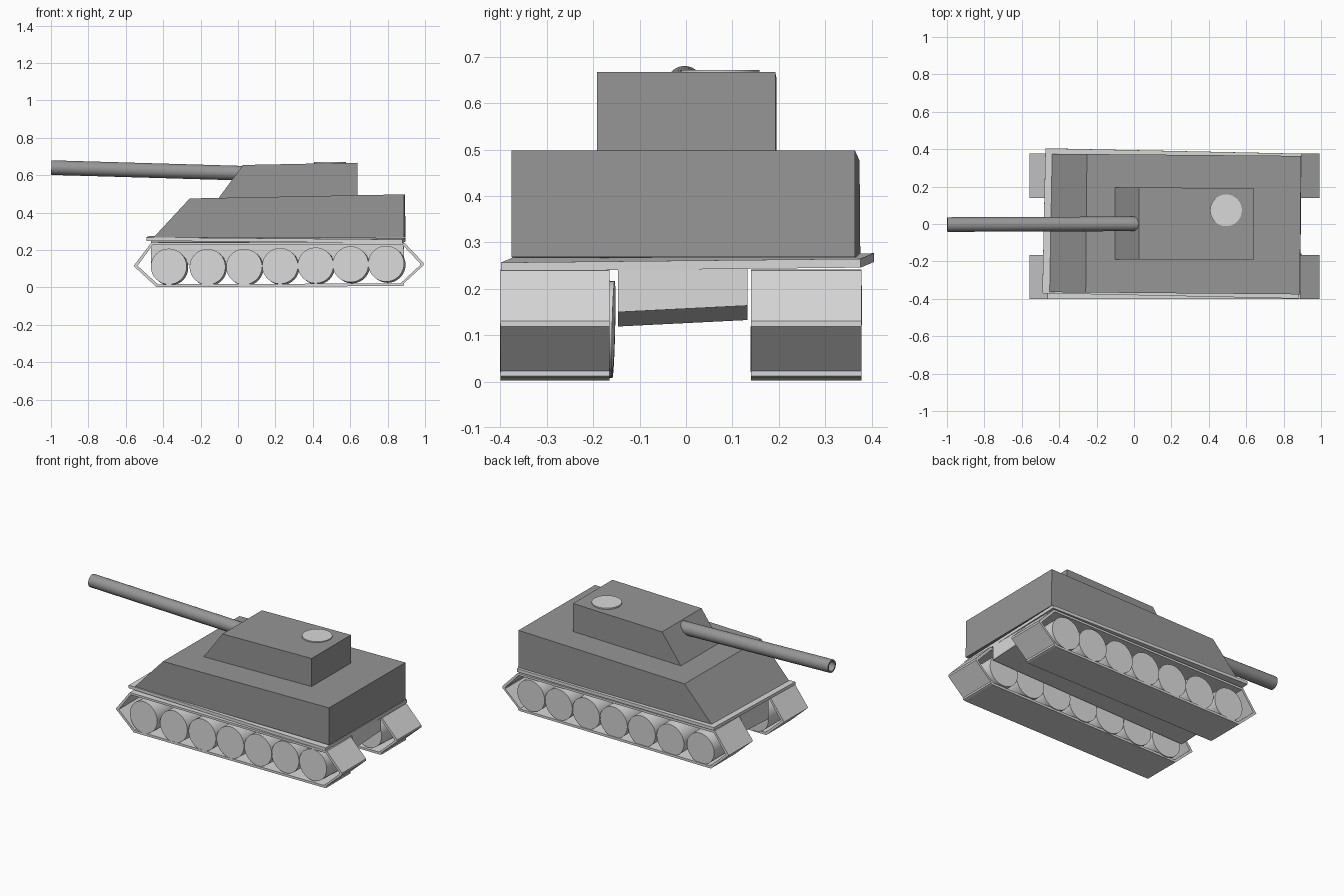
import bpy, bmesh, math
from mathutils import Vector, Matrix

if "Cube" in bpy.data.objects:
    bpy.data.objects.remove(bpy.data.objects["Cube"])


def material(name, value):
    m = bpy.data.materials.new(name)
    m.diffuse_color = (value, value, value, 1)
    m.use_nodes = True
    m.node_tree.nodes["Principled BSDF"].inputs["Base Color"].default_value = m.diffuse_color
    return m


DARK = material("dark grey", 0.305)
LIGHT = material("light grey", 0.69)


def finish(name, bm, mat):
    bmesh.ops.recalc_face_normals(bm, faces=bm.faces)
    mesh = bpy.data.meshes.new(name)
    bm.to_mesh(mesh)
    bm.free()
    obj = bpy.data.objects.new(name, mesh)
    bpy.context.collection.objects.link(obj)
    mesh.materials.append(mat)
    return obj


def smooth(obj):
    bpy.ops.object.select_all(action='DESELECT')
    obj.select_set(True)
    bpy.context.view_layer.objects.active = obj
    bpy.ops.object.shade_smooth_by_angle(angle=math.radians(35))


def extrude_profile(name, points, y0, y1, mat, turn=0, roll=0):
    """Side profile in x, z pulled along y, rolled by a z/y slope and turned about z."""
    bm = bmesh.new()
    face = bm.faces.new([bm.verts.new((x, y0, z)) for x, z in points])
    ext = bmesh.ops.extrude_face_region(bm, geom=[face])
    bmesh.ops.translate(bm, vec=(0, y1 - y0, 0),
                        verts=[v for v in ext["geom"] if isinstance(v, bmesh.types.BMVert)])
    for v in bm.verts:
        v.co.z += roll * v.co.y
    bmesh.ops.rotate(bm, cent=(0.2, 0, 0), verts=bm.verts,
                     matrix=Matrix.Rotation(math.radians(turn), 3, 'Z'))
    return finish(name, bm, mat)


def cylinder(name, start, end, radius, mat, sides=32):
    a, b = Vector(start), Vector(end)
    bm = bmesh.new()
    bmesh.ops.create_cone(bm, cap_ends=True, segments=sides, radius1=radius,
                          radius2=radius, depth=(b - a).length)
    turn = (b - a).to_track_quat('Z', 'Y').to_matrix().to_4x4()
    bm.transform(Matrix.Translation((a + b) / 2) @ turn)
    obj = finish(name, bm, mat)
    smooth(obj)
    return obj


def track_band(name, y0, y1):
    """Closed thin band with pointed ends."""
    outer = [(-0.558, 0.115), (-0.435, 0.002), (0.875, 0.008), (0.887, 0.012), (0.887, 0.023),
             (0.993, 0.119), (0.993, 0.131), (0.89, 0.239), (-0.462, 0.242)]
    inner = [(-0.537, 0.116), (-0.428, 0.017), (0.865, 0.022), (0.872, 0.024), (0.876, 0.029),
             (0.974, 0.12), (0.974, 0.128), (0.882, 0.226), (-0.455, 0.229)]
    count = len(outer)
    bm = bmesh.new()
    rings = [[bm.verts.new((x, y, z)) for x, z in pts]
             for pts, y in ((outer, y0), (outer, y1), (inner, y1), (inner, y0))]
    for r in range(4):
        for i in range(count):
            j = (i + 1) % count
            bm.faces.new((rings[r][i], rings[r][j],
                          rings[(r + 1) % 4][j], rings[(r + 1) % 4][i]))
    return finish(name, bm, LIGHT)


# Tracks and road wheels
wheel_spots = [(-0.37, 0.112), (-0.163, 0.110), (0.033, 0.111), (0.225, 0.115),
               (0.415, 0.118), (0.602, 0.124), (0.792, 0.127)]
for side, y0, y1, over in (("right", -0.40, -0.165, 0.009), ("left", 0.14, 0.378, -0.003)):
    track_band(side + "_track", y0, y1)
    for n, (x, z) in enumerate(wheel_spots):
        cylinder(f"{side}_wheel_{n + 1}", (x, y0 + 0.003, z),
                 (x + 0.008, y1 + over, z - 0.006), 0.096, LIGHT)

# Belly box between the tracks, slightly tilted
extrude_profile("belly", [(-0.465, 0.126), (0.888, 0.157), (0.885, 0.25), (-0.465, 0.25)],
                -0.146, 0.133, LIGHT, roll=0.05)

# Fender plate under the hull, resting slightly askew
bm = bmesh.new()
bmesh.ops.create_cube(bm, size=1)
bm.transform(Matrix.Translation((0.203, 0.003, 0.257))
             @ Matrix.Rotation(math.radians(-1.2), 4, 'Z')
             @ Matrix.Rotation(math.radians(0.5), 4, 'Y')
             @ Matrix.Rotation(math.radians(0.6), 4, 'X')
             @ Matrix.Diagonal((1.37, 0.775, 0.019, 1)))
finish("fender_plate", bm, LIGHT)

# Hull and turret
extrude_profile("hull", [(-0.45, 0.266), (0.892, 0.268), (0.89, 0.498), (-0.255, 0.476)],
                -0.37, 0.37, DARK, turn=-0.5)
extrude_profile("turret", [(-0.105, 0.475), (0.639, 0.49), (0.639, 0.667), (0.027, 0.655)],
                -0.19, 0.194, DARK, turn=-0.2)

# Round hatch on the turret roof
cylinder("hatch", (0.492, 0.073, 0.655), (0.492, 0.073, 0.671), 0.085, LIGHT)

# Gun barrel with a bored muzzle
barrel = cylinder("gun_barrel", (-0.998, -0.003, 0.641), (0.03, 0.001, 0.611), 0.039, DARK)
bm = bmesh.new()
bm.from_mesh(barrel.data)
bm.normal_update()
muzzle = min((f for f in bm.faces if len(f.verts) > 4), key=lambda f: f.calc_center_median().x)
bmesh.ops.inset_region(bm, faces=[muzzle], thickness=0.009)
hole = bmesh.ops.extrude_face_region(bm, geom=[muzzle])
bmesh.ops.translate(bm, vec=(0.9, 0.0035, -0.0263),
                    verts=[v for v in hole["geom"] if isinstance(v, bmesh.types.BMVert)])
if muzzle.is_valid:
    bmesh.ops.delete(bm, geom=[muzzle], context='FACES_ONLY')
bmesh.ops.recalc_face_normals(bm, faces=bm.faces)
bm.to_mesh(barrel.data)
bm.free()
smooth(barrel)
